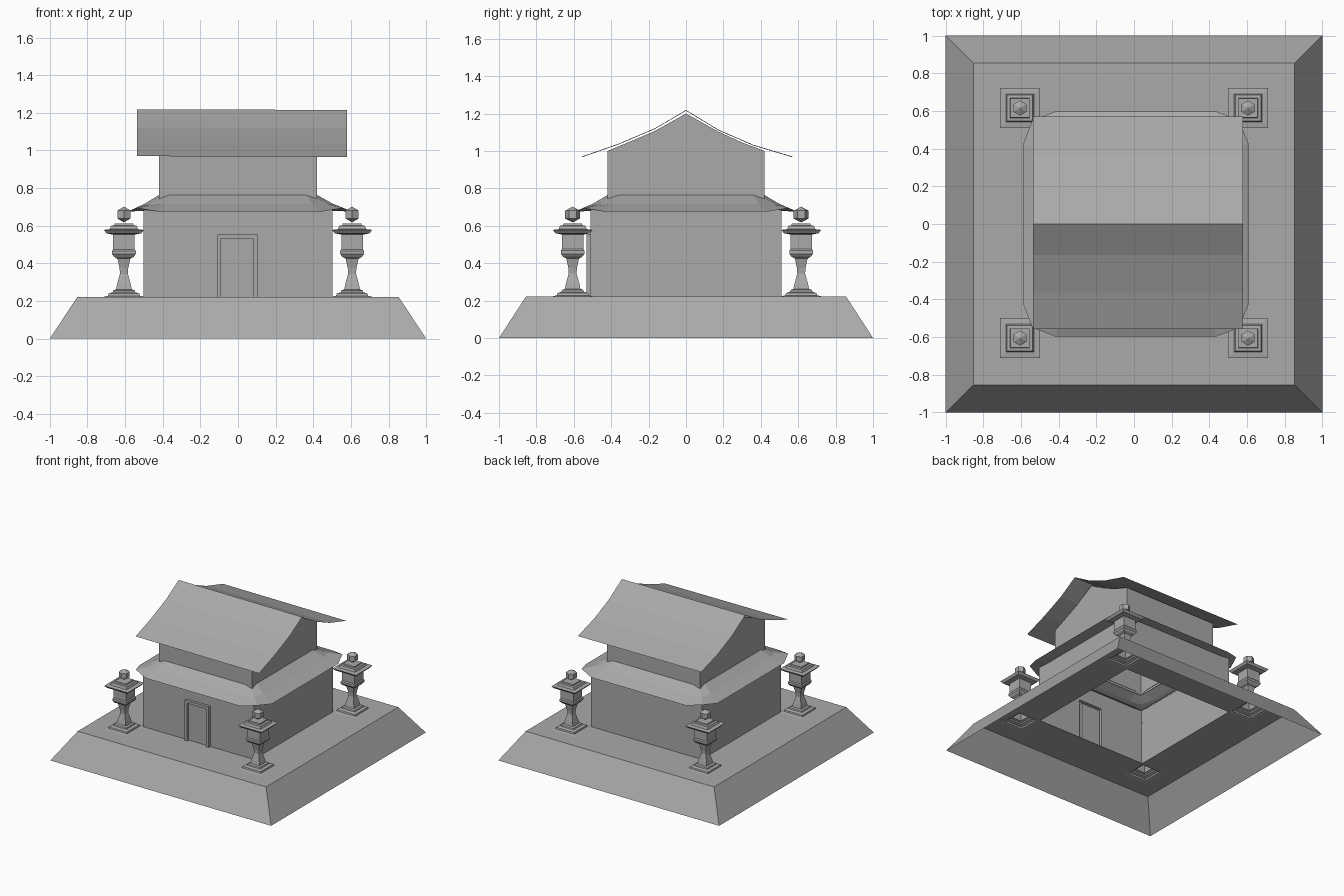
import bpy, bmesh
from math import pi
from mathutils import Matrix, Vector

if "Cube" in bpy.data.objects:
    bpy.data.objects.remove(bpy.data.objects["Cube"])

stone = bpy.data.materials.new("dark_grey")
stone.diffuse_color = (0.4, 0.4, 0.4, 1)
stone.use_nodes = True
stone.node_tree.nodes["Principled BSDF"].inputs["Base Color"].default_value = stone.diffuse_color


def make_object(name, bm):
    bmesh.ops.remove_doubles(bm, verts=bm.verts, dist=1e-5)
    bmesh.ops.recalc_face_normals(bm, faces=bm.faces)
    me = bpy.data.meshes.new(name)
    bm.to_mesh(me)
    bm.free()
    me.materials.append(stone)
    ob = bpy.data.objects.new(name, me)
    bpy.context.collection.objects.link(ob)
    return ob


def square(hx, hy, z, cx=0, cy=0):
    return [(cx + sx * hx, cy + sy * hy, z) for sx, sy in ((-1, -1), (1, -1), (1, 1), (-1, 1))]


def face(bm, pts):
    return bm.faces.new([bm.verts.new(p) for p in pts])


def loft(bm, rings, cap_top=False):
    loops = [[bm.verts.new(p) for p in r] for r in rings]
    n = len(loops[0])
    for a, b in zip(loops, loops[1:]):
        for i in range(n):
            j = (i + 1) % n
            bm.faces.new((a[i], a[j], b[j], b[i]))
    if cap_top:
        bm.faces.new(loops[-1])
    return loops


def skirt_ring(mid, corner, half, z_mid, z_corner, shift=0.0):
    # twelve points: straight sides with a drawn-in corner between them
    pts = []
    for k in range(4):
        rot = Matrix.Rotation(k * pi / 2, 3, 'Z')
        for p in ((-half, -mid, z_mid), (half, -mid, z_mid), (corner, -corner, z_corner)):
            pts.append(rot @ Vector(p) + Vector((shift, 0, 0)))
    return pts


# stone plinth, open below, with openings under the building and lanterns
bm = bmesh.new()
TOP = 0.223
loft(bm, [square(1, 1, 0), square(0.853, 0.855, TOP)])
xs = [-0.853, -0.713, -0.5, 0.5, 0.713, 0.853]
ys = [-0.855, -0.713, -0.5, 0.51, 0.723, 0.855]
for i in range(5):
    for j in range(5):
        if (i in (1, 3) and j in (1, 3)) or (i == 2 and j == 2):
            continue
        face(bm, [(xs[a], ys[b], TOP) for a, b in ((i, j), (i + 1, j), (i + 1, j + 1), (i, j + 1))])
make_object("plinth", bm)

# lower walls; the front one leaves room for the door
outline = [(-0.11, TOP), (-0.11, 0.555), (0.106, 0.555), (0.106, TOP),
           (0.083, TOP), (0.083, 0.533), (-0.09, 0.533), (-0.09, TOP)]
W, D, H = 0.502, 0.51, 0.69
bm = bmesh.new()
plan = [(W, -D), (W, D), (-W, D), (-W, -D)]
for (ax, ay), (bx, by) in zip(plan, plan[1:]):
    face(bm, [(ax, ay, TOP), (bx, by, TOP), (bx, by, H), (ax, ay, H)])
face(bm, [(x, -D, z) for x, z in [(-W, TOP)] + outline[:4] + [(W, TOP), (W, H), (-W, H)]])
make_object("lower_walls", bm)

# door panel and raised frame
bm = bmesh.new()
face(bm, [(x, -D, z) for x, z in outline[4:]])
make_object("door_panel", bm)
bm = bmesh.new()
front = loft(bm, [[(x, y, z) for x, z in outline] for y in (-D, -0.532)])[1]
for quad in ((0, 1, 6, 7), (1, 2, 5, 6), (2, 3, 4, 5)):
    bm.faces.new([front[i] for i in quad])
make_object("door_frame", bm)

# skirt roof between the storeys
bm = bmesh.new()
loft(bm, [skirt_ring(0.5, 0.5, 0.42, 0.68, 0.685),
          skirt_ring(0.597, 0.55, 0.43, 0.675, 0.695, 0.01),
          skirt_ring(0.5, 0.475, 0.39, 0.717, 0.713, 0.004),
          skirt_ring(0.418, 0.418, 0.36, 0.765, 0.745)])
make_object("skirt_roof", bm)

# upper walls with curved gable ends
gable = [(-0.42, 1.0), (-0.3, 1.05), (-0.17, 1.105), (0, 1.2), (0.17, 1.105), (0.3, 1.045), (0.42, 1.0)]
profile = [(-0.42, 0.745)] + gable + [(0.42, 0.745)]
bm = bmesh.new()
ends = [[bm.verts.new((x, y, z)) for y, z in profile] for x in (-0.42, 0.42)]
for e in ends:
    bm.faces.new(e)
for k in range(len(profile) - 1):
    bm.faces.new((ends[0][k], ends[0][k + 1], ends[1][k + 1], ends[1][k]))
make_object("upper_walls", bm)

# thin curved main roof, one end very slightly higher
roof = [(-0.557, 0.967), (-0.36, 1.036), (-0.165, 1.119), (0, 1.216),
        (0.175, 1.11), (0.36, 1.03), (0.57, 0.967)]
bm = bmesh.new()
rows = [[bm.verts.new((x, y, z + dz)) for y, z in roof] for x, dz in ((-0.537, 0.003), (0.58, -0.001))]
for k in range(len(roof) - 1):
    bm.faces.new((rows[0][k], rows[1][k], rows[1][k + 1], rows[0][k + 1]))
make_object("main_roof", bm)

# stone lanterns: square profile as (half width, height)
lantern = [(0.107, 0.223), (0.085, 0.228), (0.082, 0.24), (0.06, 0.247), (0.057, 0.257),
           (0.042, 0.262), (0.036, 0.29), (0.021, 0.345), (0.023, 0.375), (0.034, 0.425),
           (0.052, 0.435), (0.063, 0.45), (0.063, 0.467), (0.057, 0.475), (0.057, 0.553),
           (0.092, 0.56), (0.107, 0.578), (0.075, 0.582), (0.068, 0.6), (0.052, 0.602), (0.05, 0.612)]
for sx, side in ((-1, "left"), (1, "right")):
    for cy, end in ((-0.606, "front"), (0.616, "back")):
        cx = sx * 0.606
        bm = bmesh.new()
        loft(bm, [square(h, h, z, cx, cy) for h, z in lantern], cap_top=True)
        make_object(f"lantern_{end}_{side}", bm)
        bm = bmesh.new()
        bmesh.ops.create_uvsphere(bm, u_segments=6, v_segments=3, radius=0.042,
                                  matrix=Matrix.Translation((cx, cy, 0.66)) @ Matrix.Diagonal((1.1, 1.1, 1, 1)))
        make_object(f"lantern_finial_{end}_{side}", bm)
